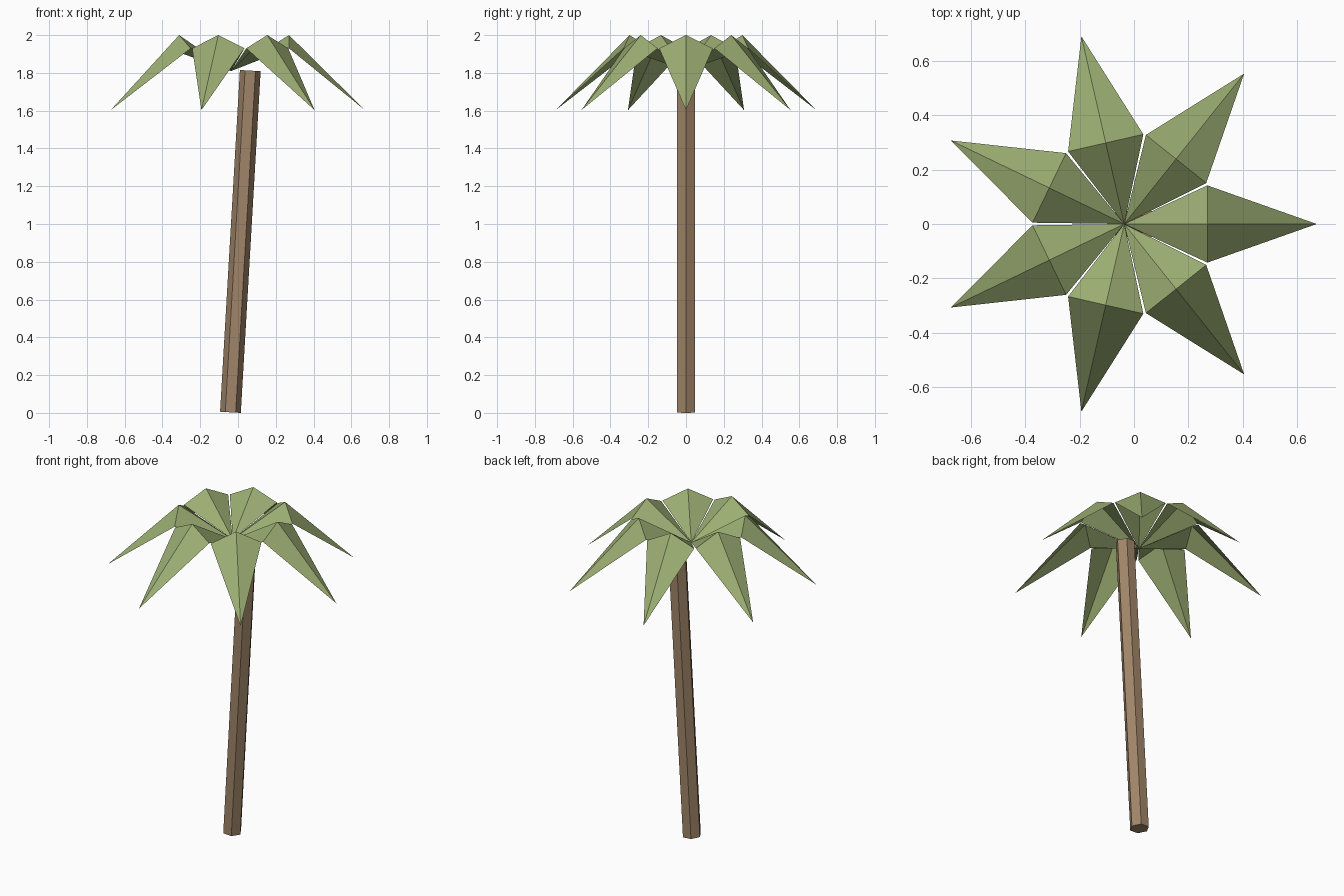
import bpy, bmesh, math
from mathutils import Vector, Matrix

cube = bpy.data.objects.get("Cube")
if cube:
    bpy.data.objects.remove(cube, do_unlink=True)


def make_material(name, rgb):
    mat = bpy.data.materials.new(name)
    mat.use_nodes = True
    mat.diffuse_color = (*rgb, 1)
    mat.node_tree.nodes["Principled BSDF"].inputs["Base Color"].default_value = (*rgb, 1)
    return mat


def add_object(name, bm, mat):
    mesh = bpy.data.meshes.new(name)
    bm.to_mesh(mesh)
    bm.free()
    mesh.materials.append(mat)
    obj = bpy.data.objects.new(name, mesh)
    bpy.context.collection.objects.link(obj)
    return obj


bark = make_material("bark brown", (0.35, 0.235, 0.14))
leaf = make_material("leaf green", (0.33, 0.42, 0.17))

# Leaning six-sided trunk, corners towards +x and -x
base, top = Vector((-0.04, 0, 0.003)), Vector((0.065, 0, 1.812))
axis = top - base
bm = bmesh.new()
bmesh.ops.create_cone(bm, cap_ends=True, segments=6, radius1=0.055, radius2=0.055,
                      depth=axis.length)
lean = Matrix.Rotation(math.atan2(axis.x, axis.z), 4, "Y")
corner = max(bm.verts, key=lambda v: v.co.x).co
turn = Matrix.Rotation(-math.atan2(corner.y, corner.x), 4, "Z")
bm.transform(Matrix.Translation((base + top) / 2) @ lean @ turn)
add_object("trunk", bm, bark)

# Crown of folded fronds, each a raised ridge with two drooping sides
FRONDS = 7
crown_centre = Vector((-0.036, 0, 1.81))
for i in range(FRONDS):
    bm = bmesh.new()
    root = bm.verts.new((0, 0, 0))
    ridge = bm.verts.new((0.306, 0, 0.19))
    tip = bm.verts.new((0.708, 0, -0.207))
    for side in (-1, 1):
        edge = bm.verts.new((0.306, side * 0.142, 0.12))
        for tri in ((root, edge, ridge), (edge, tip, ridge)):
            bm.faces.new(tri if side < 0 else tri[::-1])
    spin = Matrix.Rotation(i * math.tau / FRONDS, 4, "Z")
    bm.transform(Matrix.Translation(crown_centre) @ spin)
    add_object(f"frond_{i + 1}", bm, leaf)
